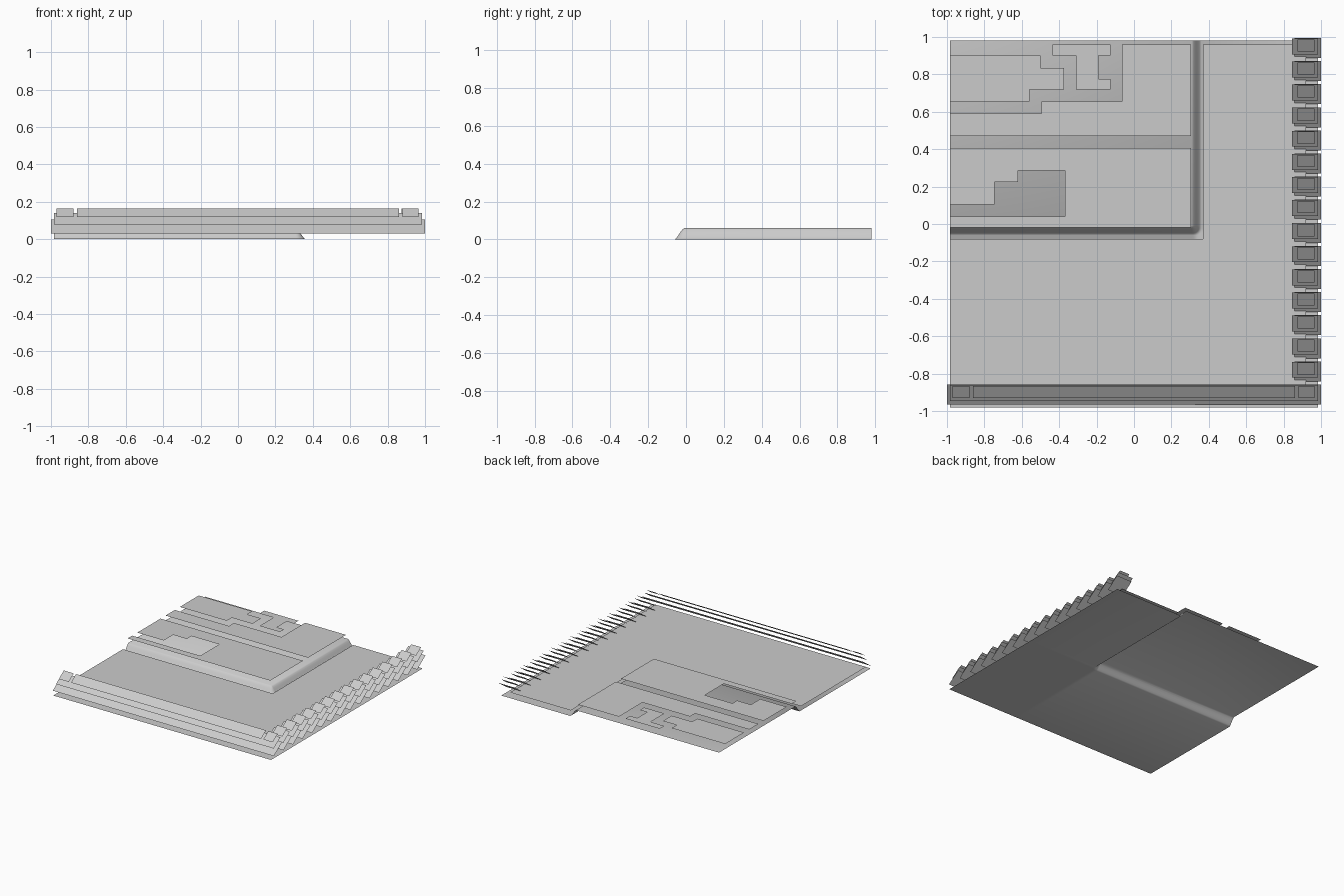
import bpy, bmesh, math

if "Cube" in bpy.data.objects:
    bpy.data.objects.remove(bpy.data.objects["Cube"])

grey = bpy.data.materials.new("plain_grey")
grey.diffuse_color = (0.6, 0.6, 0.6, 1)
grey.use_nodes = True
grey.node_tree.nodes["Principled BSDF"].inputs["Base Color"].default_value = grey.diffuse_color


def finish(name, bm):
    mesh = bpy.data.meshes.new(name)
    bm.to_mesh(mesh)
    bm.free()
    mesh.materials.append(grey)
    obj = bpy.data.objects.new(name, mesh)
    bpy.context.collection.objects.link(obj)
    return obj


def flat_layer(name, outline, z):
    """Thin horizontal sheet with a stepped outline, facing up."""
    bm = bmesh.new()
    face = bm.faces.new([bm.verts.new((x, y, z)) for x, y in outline])
    face.normal_update()
    if face.normal.z < 0:
        face.normal_flip()
    bmesh.ops.triangulate(bm, faces=bm.faces[:])
    return finish(name, bm)


def leaning_panels(name, panels):
    """Sheets leaning backwards; each is (x0, x1, y0, y1, z0, z1)."""
    bm = bmesh.new()
    for x0, x1, y0, y1, z0, z1 in panels:
        bm.faces.new([bm.verts.new(p) for p in
                      ((x0, y0, z0), (x1, y0, z0), (x1, y1, z1), (x0, y1, z1))])
    return finish(name, bm)


# Ground sheet with a raised rear left terrace and a rounded step around it
CORE_X, CORE_Y, STEP, RISE = 0.31, -0.01, 0.05, 0.06
steps = [STEP * i / 6 for i in range(7)]
xs = [-0.985] + [CORE_X + s for s in steps] + [0.985]
ys = [-0.98] + [CORE_Y - s for s in reversed(steps)] + [0.98]


def height(x, y):
    d = math.hypot(max(0, x - CORE_X), max(0, CORE_Y - y)) / STEP
    d = min(1, d)
    soft = d * d * (3 - 2 * d)
    return RISE * (1 - (0.5 * d + 0.5 * soft))


bm = bmesh.new()
rows = [[bm.verts.new((x, y, height(x, y))) for x in xs] for y in ys]
for lo, hi in zip(rows, rows[1:]):
    for i in range(len(xs) - 1):
        bm.faces.new((lo[i], lo[i + 1], hi[i + 1], hi[i])).smooth = True
finish("ground_sheet", bm)

# Flat layers hovering just above the ground and the terrace
L, R = -0.985, 0.305
LOW, HIGH = 0.035, 0.1
flat_layer("lower_ground_layer",
           [(L, -0.08), (0.37, -0.08), (0.37, 0.96), (0.92, 0.96),
            (0.92, -0.92), (L, -0.92)], LOW)
flat_layer("terrace_front_layer",
           [(L, -0.02), (R, -0.02), (R, 0.405), (L, 0.405), (L, 0.105),
            (-0.745, 0.105), (-0.745, 0.225), (-0.62, 0.225), (-0.62, 0.285),
            (-0.37, 0.285), (-0.37, 0.04), (L, 0.04)], HIGH)
flat_layer("terrace_middle_layer",
           [(L, 0.47), (R, 0.47), (R, 0.96), (-0.065, 0.96), (-0.065, 0.655),
            (-0.495, 0.655), (-0.495, 0.59), (L, 0.59)], HIGH)
flat_layer("terrace_left_patch",
           [(L, 0.655), (-0.56, 0.655), (-0.56, 0.72), (-0.375, 0.72),
            (-0.375, 0.835), (-0.5, 0.835), (-0.5, 0.9), (L, 0.9)], HIGH)
flat_layer("terrace_rear_patch",
           [(-0.435, 0.9), (-0.31, 0.9), (-0.31, 0.72), (-0.125, 0.72),
            (-0.125, 0.775), (-0.19, 0.775), (-0.19, 0.9), (-0.125, 0.9),
            (-0.125, 0.96), (-0.435, 0.96)], HIGH)

# Border: three stacked leaning layers, as (y0, y1, z0, z1) in the front row
BACK = (-0.965, -0.858, 0.03, 0.105)
MID = (-0.945, -0.86, 0.08, 0.14)
TOP = (-0.93, -0.865, 0.12, 0.165)

leaning_panels("front_border_back", [(-1, 1, *BACK)])
leaning_panels("front_border_middle", [(-0.985, 0.985, *MID)])
leaning_panels("front_border_top", [(a, b, *TOP) for a, b in
                                    ((-0.97, -0.88), (-0.86, 0.86), (0.88, 0.965))])

# Right border: the same layers as short shingles, repeated towards the rear
PITCH = 0.1235
for name, x0, x1, (y0, y1, z0, z1) in (("shingles_back", 0.858, 1.0, BACK),
                                       ("shingles_middle", 0.845, 0.985, MID),
                                       ("shingles_top", 0.875, 0.965, TOP)):
    leaning_panels(name, [(x0, x1, y0 + i * PITCH, y1 + i * PITCH, z0, z1)
                          for i in range(1, 16)])
